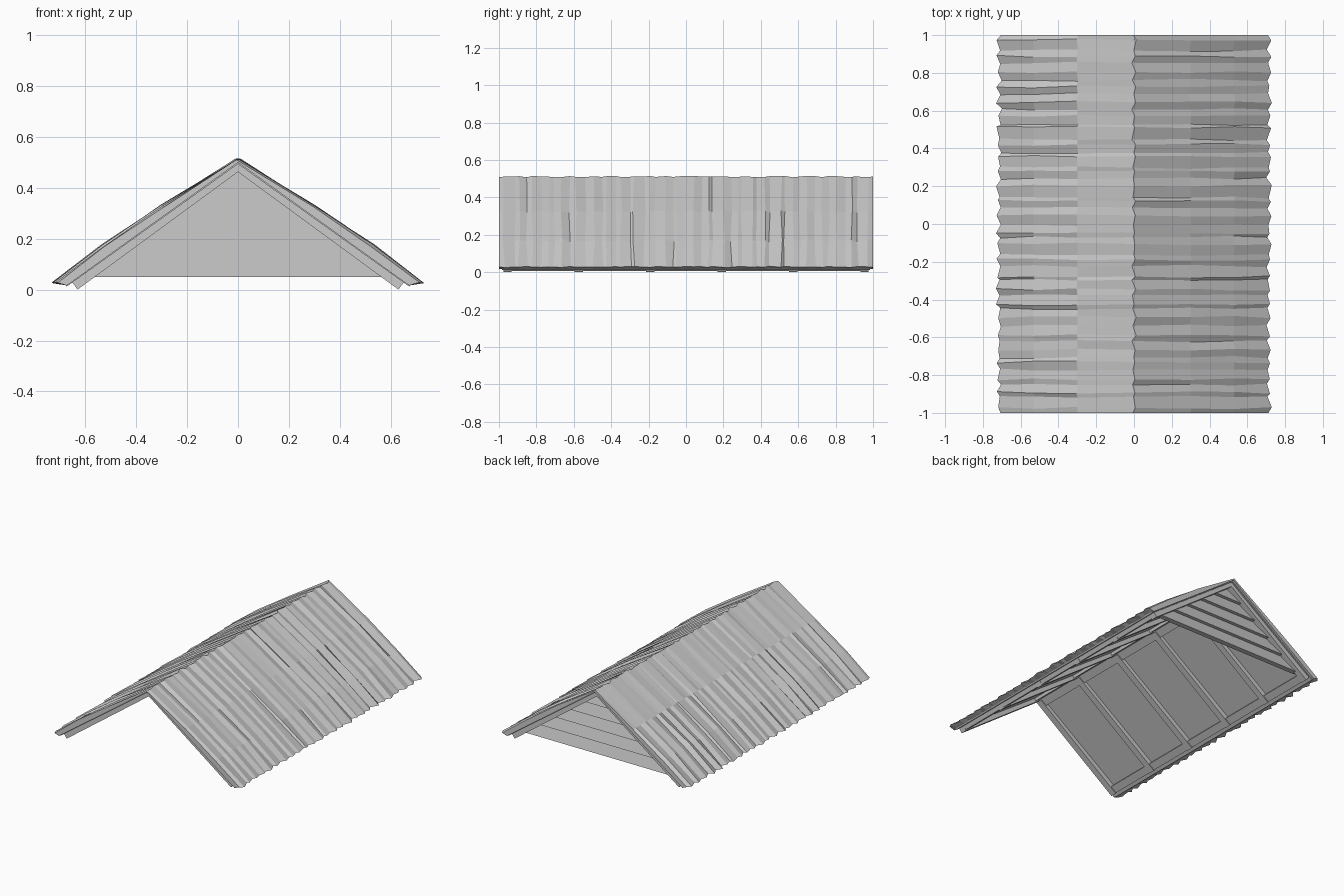
import bpy, bmesh, random

if "Cube" in bpy.data.objects:
    bpy.data.objects.remove(bpy.data.objects["Cube"])
random.seed(7)


def make(name, rings):
    """Skin a list of equal-length closed rings and cap both ends."""
    bm = bmesh.new()
    vs = [[bm.verts.new(p) for p in r] for r in rings]
    n = len(rings[0])
    for a, b in zip(vs, vs[1:]):
        for i in range(n):
            j = (i + 1) % n
            bm.faces.new((a[i], a[j], b[j], b[i]))
    bm.faces.new(vs[0])
    bm.faces.new(vs[-1])
    bmesh.ops.recalc_face_normals(bm, faces=bm.faces)
    me = bpy.data.meshes.new(name)
    bm.to_mesh(me)
    bm.free()
    ob = bpy.data.objects.new(name, me)
    bpy.context.collection.objects.link(ob)
    return ob


def prism(name, profile, y0, y1):
    """Extrude an (x, z) profile along y."""
    return make(name, [[(x, y, z) for x, z in profile] for y in (y0, y1)])


def chevron(half):
    """Mirror a half profile (inner apex ... outer apex) across x = 0."""
    return half + [(-x, z) for x, z in reversed(half[1:-1])]


# Rafter pairs
rafter = chevron([(0, .462), (.63, 0), (.652, .030), (0, .497)])
for i in range(6):
    y = -.955 + i * .382
    prism(f"rafter_{i + 1}", rafter, y - .022, y + .022)

# Roof deck under the thatch
prism("roof_deck", chevron([(0, .493), (.672, .012), (.68, .020), (0, .503)]), -.985, .985)

# Ridge beam and eave boards between the rafters
prism("ridge_beam", chevron([(0, .470), (.045, .437), (.055, .459), (0, .498)]), -.95, .95)
for s, side in ((-1, "left"), (1, "right")):
    prism(f"eave_board_{side}",
          [(s * .59, .036), (s * .632, .006), (s * .65, .028), (s * .61, .057)], -.95, .95)

# Thatch: ragged columns running from eave to eave over the ridge
COLS = 52
slope = [(.715, .028), (.53, .168), (.30, .324)]
rings = []
for c in range(COLS + 1):
    base = -1 + 2 * c / COLS
    end = c in (0, COLS)
    up = 1 if c % 2 else -1
    if not end:
        base += random.uniform(-.015, .015)
    ring = []
    for s in (-1, 1):
        k = up * random.uniform(.15, 1)
        row = []
        for j, (x, z) in enumerate(slope):
            h = k * (.004, .009, .007)[j] + random.uniform(-.003, .004)
            dx = k * .014 if j == 0 else 0
            y = base if end else base + random.uniform(-.007, .007)
            row.append((s * (x + dx + h * .5), y, z + h * .8 - dx * .3))
        if s < 0:
            ring += row
            ring.append((up * random.uniform(0, .012), base, .511 + random.uniform(-.004, .004)))
        else:
            ring += row[::-1]
    ring += [(.672, base, .016), (0, base, .499), (-.672, base, .016)]
    rings.append(ring)
make("thatch", rings)

# Back gable: flat inner panel with lapped boards outside
prism("gable_panel", [(-.575, .05), (.575, .05), (0, .475)], .915, .925)


def half_width(z):
    return max(.004, (.478 - z) / .735)


BOARDS = 5
step = .42 / BOARDS
for i in range(BOARDS):
    z0 = .05 + i * step
    z1 = z0 + step
    a, b = half_width(z0), half_width(z1)
    make(f"gable_board_{i + 1}", [
        [(-a, .92, z0), (a, .92, z0), (b, .92, z1), (-b, .92, z1)],
        [(-a, .952, z0), (a, .952, z0), (b, .928, z1), (-b, .928, z1)]])
